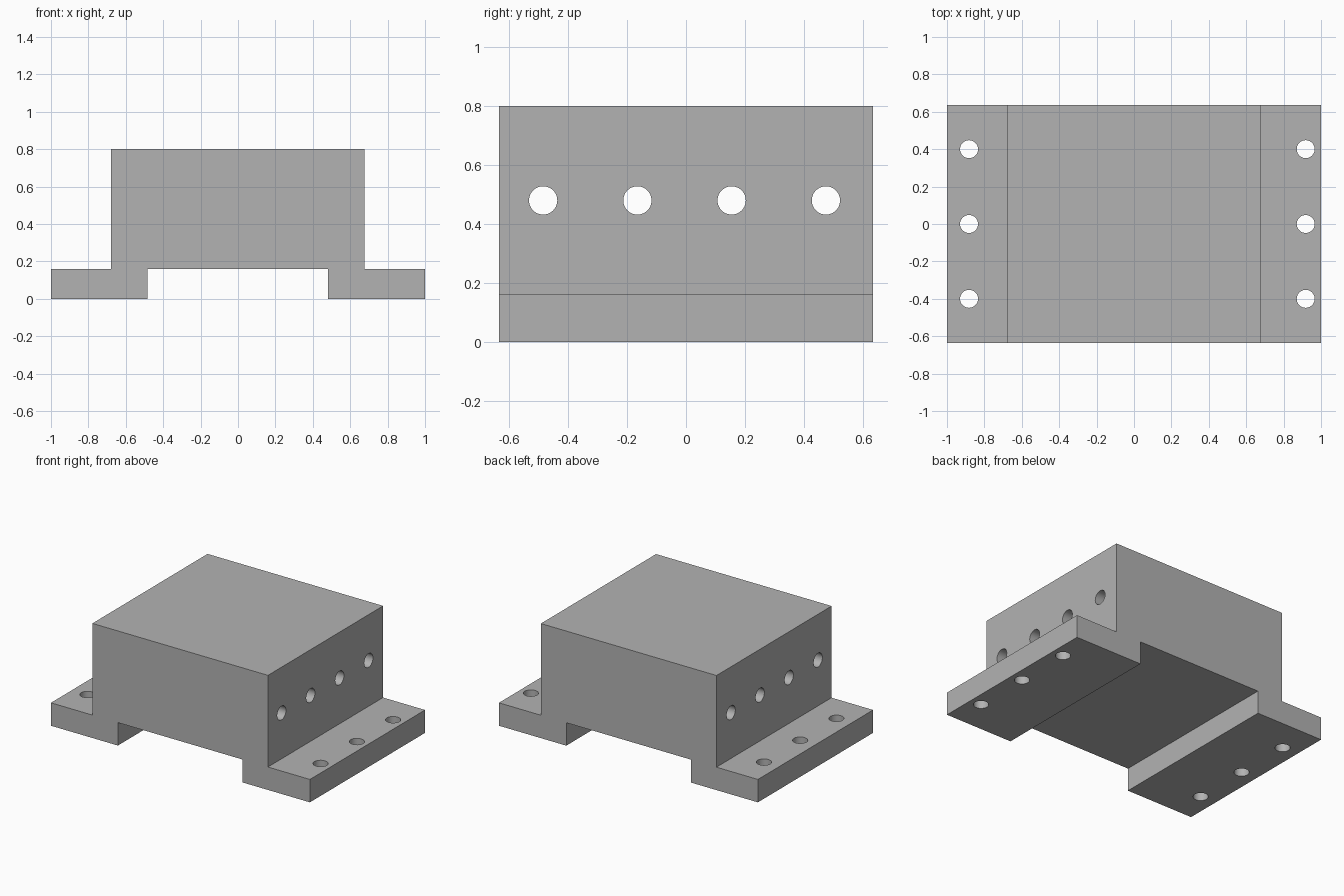
import bpy
import bmesh
from math import pi
from mathutils import Matrix, Vector

cube = bpy.data.objects.get("Cube")
if cube:
    bpy.data.objects.remove(cube, do_unlink=True)

HALF_DEPTH = 0.635
HOLE_RADIUS = 0.048
FOOT_TOP = 0.16

grey = bpy.data.materials.new("plain grey")
grey.use_nodes = True
grey.diffuse_color = (0.45, 0.45, 0.45, 1)
grey.node_tree.nodes["Principled BSDF"].inputs["Base Color"].default_value = grey.diffuse_color


def make_object(name, bm):
    bmesh.ops.recalc_face_normals(bm, faces=bm.faces)
    mesh = bpy.data.meshes.new(name)
    bm.to_mesh(mesh)
    bm.free()
    obj = bpy.data.objects.new(name, mesh)
    bpy.context.collection.objects.link(obj)
    mesh.materials.append(grey)
    return obj


def add_drill(bm, centre, length, turn=Matrix()):
    bmesh.ops.create_cone(bm, cap_ends=True, segments=48, radius1=HOLE_RADIUS,
                          radius2=HOLE_RADIUS, depth=length,
                          matrix=Matrix.Translation(centre) @ turn)


# Stepped block: front profile extruded along the depth
profile = [(-1, 0), (-0.483, 0), (-0.483, FOOT_TOP), (0.48, FOOT_TOP),
           (0.48, 0), (1, 0), (1, FOOT_TOP), (0.676, FOOT_TOP),
           (0.676, 0.8), (-0.68, 0.8), (-0.68, FOOT_TOP), (-1, FOOT_TOP)]
bm = bmesh.new()
face = bm.faces.new([bm.verts.new((x, -HALF_DEPTH, z)) for x, z in profile])
extruded = bmesh.ops.extrude_face_region(bm, geom=[face])["geom"]
bmesh.ops.translate(bm, vec=(0, 2 * HALF_DEPTH, 0),
                    verts=[v for v in extruded if isinstance(v, bmesh.types.BMVert)])
block = make_object("mounting_block", bm)

# Drills: bolt holes down through the feet, bores across the block
bm = bmesh.new()
for x in (-0.882, 0.918):
    for y in (-0.4, 0, 0.4):
        add_drill(bm, Vector((x, y, FOOT_TOP / 2)), 0.4)
for i in range(4):
    add_drill(bm, Vector((0, -0.485 + 0.32 * i, 0.48)), 1.6, Matrix.Rotation(pi / 2, 4, "Y"))
drills = make_object("hole_cutters", bm)
drills.hide_render = True

cut = block.modifiers.new("holes", "BOOLEAN")
cut.operation = "DIFFERENCE"
cut.solver = "EXACT"
cut.object = drills

# Apply the cut, remove the cutters and smooth the hole walls
bpy.ops.object.select_all(action="DESELECT")
block.select_set(True)
bpy.context.view_layer.objects.active = block
bpy.ops.object.modifier_apply(modifier=cut.name)
bpy.data.objects.remove(drills, do_unlink=True)
bpy.ops.object.shade_smooth_by_angle(angle=pi / 6)
